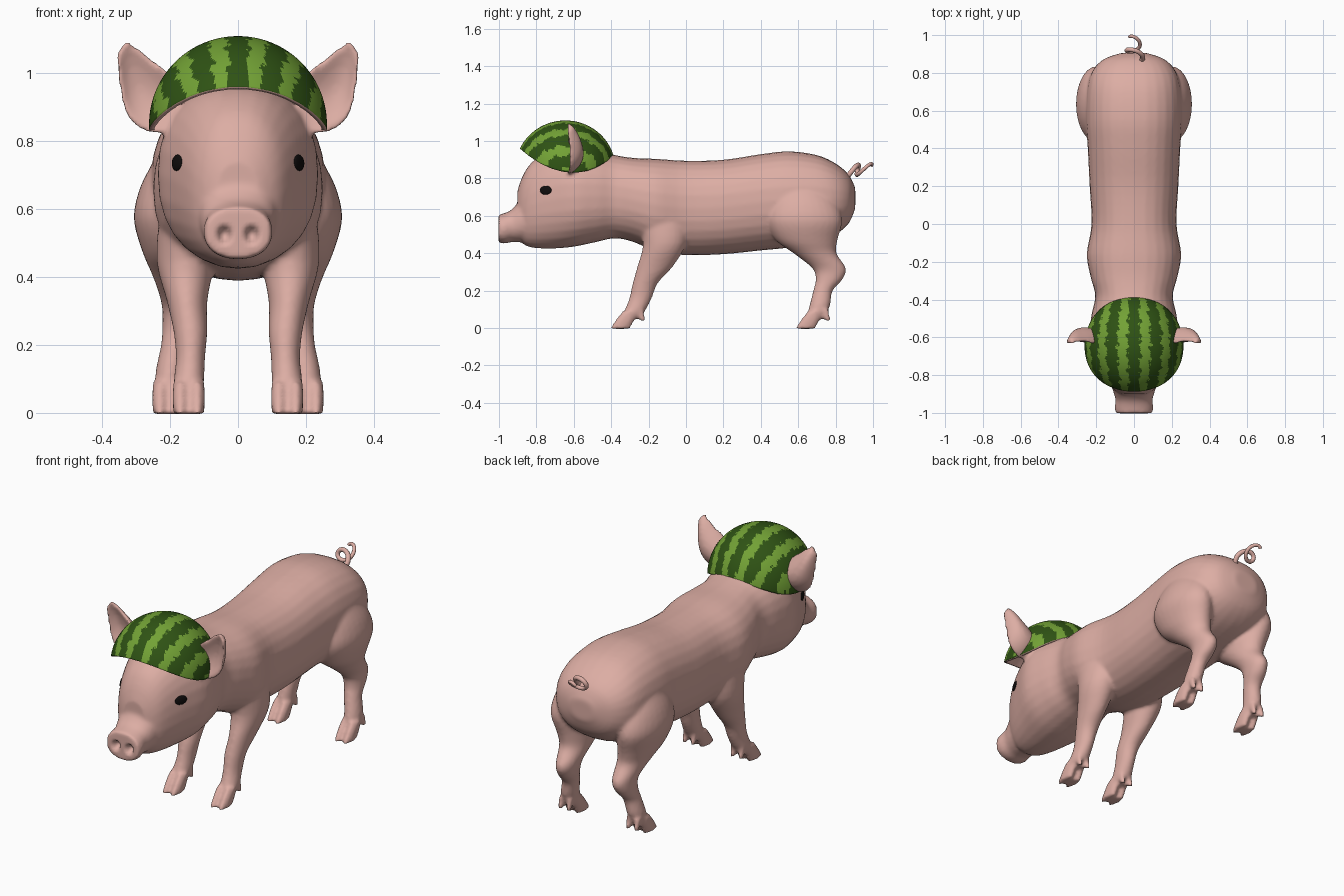
import bpy, bmesh
from math import sin, cos, pi, sqrt, asin, copysign, degrees
from mathutils import Vector

if "Cube" in bpy.data.objects:
    bpy.data.objects.remove(bpy.data.objects["Cube"])


def material(name, rgb):
    m = bpy.data.materials.new(name)
    m.use_nodes = True
    m.diffuse_color = (*rgb, 1)
    m.node_tree.nodes["Principled BSDF"].inputs["Base Color"].default_value = (*rgb, 1)
    return m


skin_mat = material("pink_skin", (0.72, 0.42, 0.37))
dark_mat = material("dark_green_rind", (0.028, 0.085, 0.007))
light_mat = material("light_green_rind", (0.17, 0.36, 0.036))
eye_mat = material("black_eye", (0.005, 0.004, 0.004))


def finish(name, bm, mats):
    bmesh.ops.recalc_face_normals(bm, faces=bm.faces)
    me = bpy.data.meshes.new(name)
    bm.to_mesh(me)
    bm.free()
    ob = bpy.data.objects.new(name, me)
    bpy.context.collection.objects.link(ob)
    for m in mats:
        me.materials.append(m)
    me.shade_smooth()
    return ob


def spline(a, b, c, d, t):
    return (b * 2 + (c - a) * t + (a * 2 - b * 5 + c * 4 - d) * t * t
            + (b * 3 - a - c * 3 + d) * t * t * t) / 2


def skin(name, rings, steps=4):
    """Closed surface through rings of points, smoothly interpolated."""
    n, last, fine = len(rings[0]), len(rings) - 1, []
    for i in range(last):
        four = [rings[min(max(i + k, 0), last)] for k in (-1, 0, 1, 2)]
        for s in range(steps):
            fine.append([spline(*p, s / steps) for p in zip(*four)])
    fine.append(rings[-1])
    bm = bmesh.new()
    vs = [[bm.verts.new(p) for p in r] for r in fine]
    for r, q in zip(vs, vs[1:]):
        for j in range(n):
            k = (j + 1) % n
            bm.faces.new((r[j], r[k], q[k], q[j]))
    bm.faces.new(vs[0])
    bm.faces.new(vs[-1])
    return finish(name, bm, [skin_mat])


def oval(power, n=28):
    for j in range(n):
        c, s = cos(2 * pi * j / n), sin(2 * pi * j / n)
        yield copysign(abs(c) ** (2 / power), c), copysign(abs(s) ** (2 / power), s)


def trunk(name, stations, power):
    """Upright rings from (y, top, bottom, half width)."""
    return skin(name, [[Vector((w * u, y, (t + b) / 2 + v * (t - b) / 2))
                        for u, v in oval(power)] for y, t, b, w in stations])


def limb(name, side, stations):
    """Level rings from (x, y, z, x radius, y radius)."""
    return skin(name, [[Vector((side * (x + a * u), y + b * v, z))
                        for u, v in oval(2)] for x, y, z, a, b in stations])


# Torso, head and snout
parts = [
    trunk("torso_and_head", [
        (-.90, .74, .50, .07), (-.87, .82, .45, .115), (-.82, .89, .43, .15),
        (-.72, .95, .425, .195), (-.6, .97, .435, .235), (-.48, .95, .46, .225),
        (-.38, .925, .48, .205), (-.28, .91, .46, .23), (-.16, .905, .41, .25),
        (0, .895, .39, .225), (.2, .9, .395, .235), (.4, .93, .415, .245),
        (.55, .945, .43, .255), (.7, .925, .46, .25), (.8, .88, .5, .225),
        (.87, .82, .56, .165), (.905, .75, .64, .07)], 2.3),
    trunk("snout", [
        (-.8, .74, .47, .13), (-.88, .69, .46, .112), (-.93, .635, .46, .098),
        (-.97, .615, .452, .102), (-1.002, .607, .457, .098)], 2.2)]

# Legs with cloven feet
front_leg = [
    (.15, -.12, .6, .08, .14), (.155, -.115, .45, .085, .115),
    (.15, -.165, .33, .06, .095), (.14, -.218, .24, .05, .067),
    (.14, -.243, .16, .043, .06), (.145, -.275, .09, .045, .055),
    (.145, -.3, .05, .038, .045)]
hind_leg = [
    (.18, .62, .74, .07, .13), (.19, .63, .66, .1, .18), (.2, .635, .57, .107, .2),
    (.185, .645, .47, .095, .165), (.175, .69, .4, .075, .115),
    (.17, .765, .32, .055, .09), (.175, .765, .26, .048, .072),
    (.185, .732, .2, .042, .052), (.2, .715, .12, .043, .055),
    (.205, .69, .05, .038, .045)]
for side in (1, -1):
    for name, leg in (("front", front_leg), ("hind", hind_leg)):
        parts.append(limb(name + "_leg", side, leg))
        ax, ay = leg[-1][:2]
        for d in (-1, 1):
            tx = ax + d * .025
            parts.append(limb(name + "_toe", side, [
                (tx, ay, .09, .02, .04), (tx, ay - .025, .045, .023, .05),
                (tx, ay - .054, -.004, .02, .055)]))
            parts.append(limb(name + "_dewclaw", side, [
                (tx, ay + .05, .1, .015, .022), (tx, ay + .068, .04, .011, .016)]))

# Ears: cupped leaves given by inner edge, outer edge, depth and thickness
ear = [((.19, .99), (.17, .83), -.59, .03), ((.235, 1.03), (.265, .825), -.575, .028),
       ((.265, 1.052), (.325, .87), -.575, .024), ((.3, 1.08), (.348, .95), -.59, .02),
       ((.328, 1.098), (.36, 1.055), -.62, .016)]
for side in (1, -1):
    rings = []
    for a, b, y, thick in ear:
        a, b = Vector(a), Vector(b)
        ring = []
        for u, v in oval(2):
            p = (a + b) / 2 + (a - b) / 2 * u
            cup = .5 * (a - b).length * u * u / 2
            ring.append(Vector((side * p.x, y + thick * v - cup, p.y)))
        rings.append(ring)
    parts.append(skin("ear", rings))

# Fuse the flesh into one smooth surface
bpy.ops.object.select_all(action='DESELECT')
for p in parts:
    p.select_set(True)
body = parts[0]
bpy.context.view_layer.objects.active = body
bpy.ops.object.join()
body.name = "pig_body"
fuse = body.modifiers.new("fuse", 'REMESH')
fuse.mode, fuse.voxel_size = 'VOXEL', .01
relax = body.modifiers.new("relax", 'SMOOTH')
relax.factor, relax.iterations = .5, 6
bpy.ops.object.convert(target='MESH')

# Nostrils pressed into the snout
for v in body.data.vertices:
    if v.co.y < -.93:
        d = ((abs(v.co.x) - .04) / .022) ** 2 + ((v.co.z - .525) / .03) ** 2
        v.co.y += .035 * max(0, 1 - d)
body.data.shade_smooth()
bpy.context.view_layer.update()

# Eyes
for side, name in ((1, "left_eye"), (-1, "right_eye")):
    hit, spot, normal, _ = body.ray_cast(Vector((side, -.75, .737)), Vector((-side, 0, 0)))
    bm = bmesh.new()
    bmesh.ops.create_uvsphere(bm, u_segments=24, v_segments=12, radius=1)
    bmesh.ops.scale(bm, vec=(.034, .024, .008), verts=bm.verts)
    eye = finish(name, bm, [eye_mat])
    eye.rotation_euler = normal.to_track_quat('Z', 'Y').to_euler()
    eye.location = spot

# Curly tail
curve = bpy.data.curves.new("curly_tail", 'CURVE')
curve.dimensions, curve.bevel_depth, curve.bevel_resolution = '3D', .014, 3
path = curve.splines.new('POLY')
turns = 48
path.points.add(turns)
for i, p in enumerate(path.points):
    t = i / turns
    a = t * 3.4 * pi
    r = .05 * (1 - .5 * t)
    p.co = (r * sin(a), .865 + .12 * t - .02 * cos(a), .83 + .03 * t - r * cos(a) * .8, 1)
    p.radius = 1 - .4 * t
curve.materials.append(skin_mat)
tail = bpy.data.objects.new("curly_tail", curve)
bpy.context.collection.objects.link(tail)

# Melon rind cap: a dome cut along a saddle-shaped rim
centre, size = Vector((0, -.645, .85)), Vector((.262, .268, .26))


def dome(azimuth, polar):
    d = Vector((sin(polar) * cos(azimuth), sin(polar) * sin(azimuth), cos(polar)))
    return centre + d * size


def rim_height(y):
    d = y + .6
    return .832 + (.14 * (d / .3) ** 2 if d < 0 else .09 * (d / .215) ** 2)


def rim_angle(azimuth):
    polar = .5
    while polar < 2 and dome(azimuth, polar).z > rim_height(dome(azimuth, polar).y):
        polar += .005
    return polar


bm = bmesh.new()
around, down = 180, 50
top = bm.verts.new(dome(0, 0))
columns = []
for i in range(around):
    az = 2 * pi * i / around
    end = rim_angle(az)
    columns.append([bm.verts.new(dome(az, end * (j + 1) / down)) for j in range(down)])
for c, d in zip(columns, columns[1:] + columns[:1]):
    bm.faces.new((top, c[0], d[0]))
    for j in range(down - 1):
        bm.faces.new((c[j], c[j + 1], d[j + 1], d[j]))
# Wavy stripes running front to back
for f in bm.faces:
    p = f.calc_center_median() - centre
    x = p.x / sqrt(1 - .55 * min(1, (p.y / size.y) ** 2))
    angle = degrees(asin(max(-1, min(1, x / size.x))))
    wave = 1.6 * sin(p.y * 70 + round(angle / 13) * 2) + 1.1 * sin(p.y * 170 + p.x * 40)
    f.material_index = 0 if abs((angle + wave + 13.5) % 27 - 13.5) < 7.6 else 1
cap = finish("melon_cap", bm, [dark_mat, light_mat, skin_mat])
shell = cap.modifiers.new("rind", 'SOLIDIFY')
shell.thickness, shell.offset = .015, -1
shell.material_offset = shell.material_offset_rim = 2
